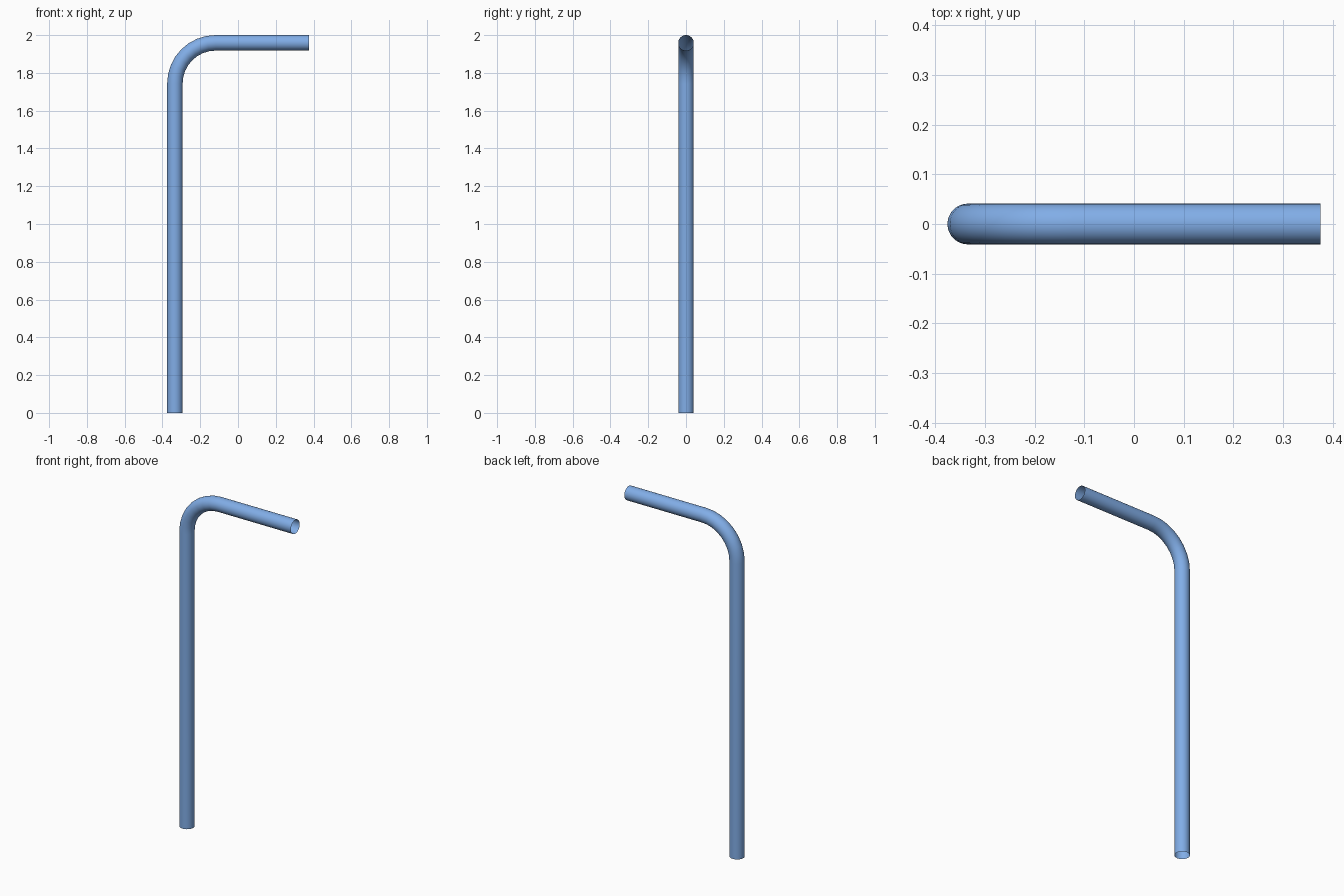
import bpy
from math import sin, cos, pi

if "Cube" in bpy.data.objects:
    bpy.data.objects.remove(bpy.data.objects["Cube"])

R = 0.041            # pipe radius
BEND = 0.215         # centreline bend radius
STEPS = 8
X0, X1, TOP = -0.375 + R, 0.375, 2.0 - R

# Centreline: upright, quarter bend, horizontal arm
path = [(X0, 0, 0)]
for i in range(STEPS + 1):
    a = pi / 2 * i / STEPS
    path.append((X0 + BEND * (1 - cos(a)), 0, TOP - BEND + BEND * sin(a)))
path.append((X1, 0, TOP))

# Open-ended round pipe swept along the centreline
curve = bpy.data.curves.new("bent_pipe", 'CURVE')
curve.dimensions = '3D'
curve.bevel_depth = R
curve.bevel_resolution = 14
curve.use_fill_caps = False
spline = curve.splines.new('POLY')
spline.points.add(len(path) - 1)
for p, co in zip(spline.points, path):
    p.co = (*co, 1)

# Blue paint
blue = bpy.data.materials.new("blue_paint")
blue.diffuse_color = (0.22, 0.42, 0.80, 1)
blue.use_nodes = True
blue.node_tree.nodes["Principled BSDF"].inputs["Base Color"].default_value = blue.diffuse_color
curve.materials.append(blue)

pipe = bpy.data.objects.new("bent_pipe", curve)
bpy.context.collection.objects.link(pipe)
bpy.context.view_layer.objects.active = pipe
pipe.select_set(True)
bpy.ops.object.convert(target='MESH')
bpy.ops.object.shade_smooth_by_angle()
